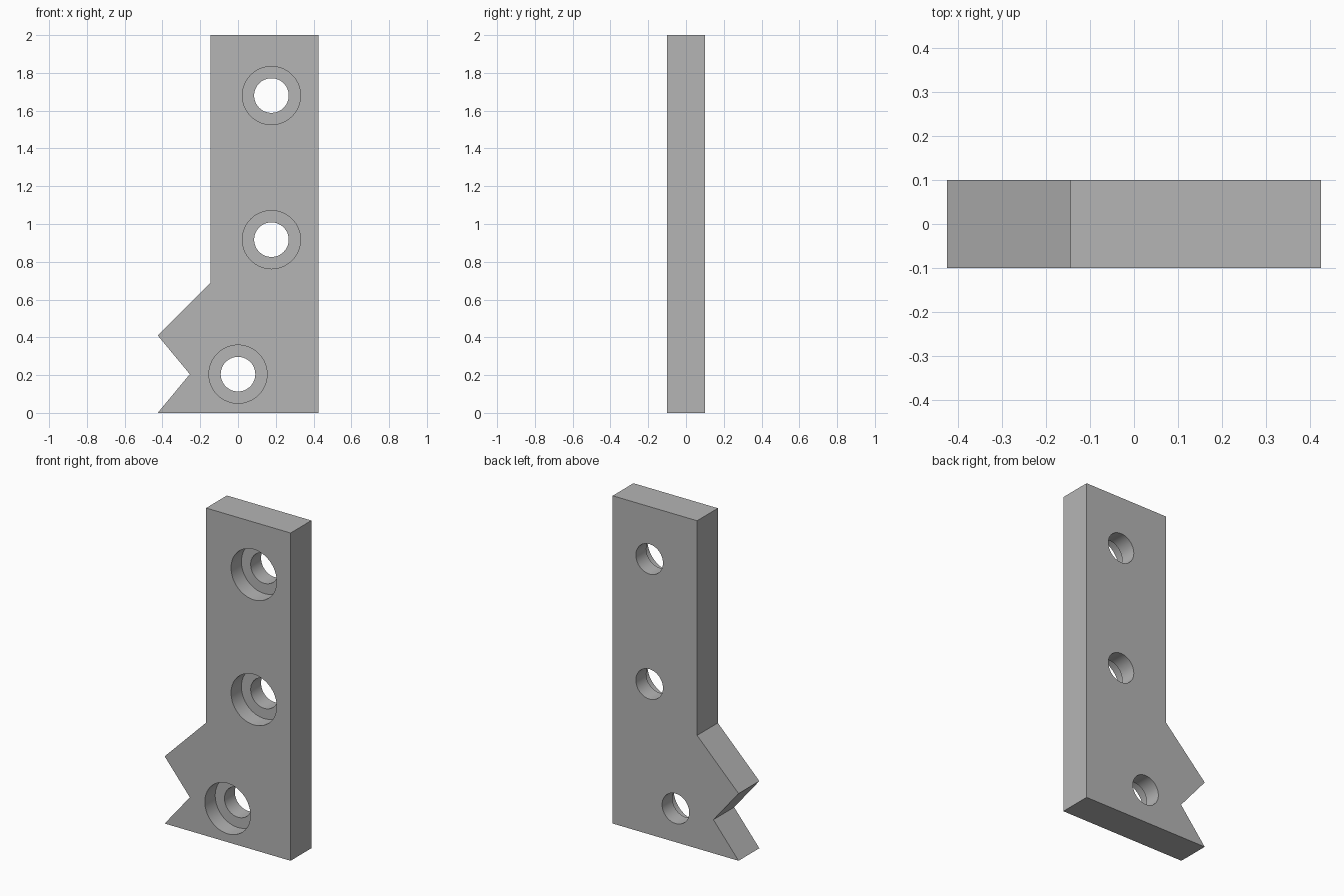
import bpy, bmesh
from math import pi, cos, sin, radians

cube = bpy.data.objects.get("Cube")
if cube:
    bpy.data.objects.remove(cube, do_unlink=True)

HALF = 0.1            # half the plate thickness
SEGMENTS = 64

grey = bpy.data.materials.new("plain grey")
grey.use_nodes = True
grey.diffuse_color = (0.46, 0.46, 0.46, 1)
grey.node_tree.nodes["Principled BSDF"].inputs["Base Color"].default_value = grey.diffuse_color


def make_object(name, bm):
    bmesh.ops.recalc_face_normals(bm, faces=bm.faces)
    mesh = bpy.data.meshes.new(name)
    bm.to_mesh(mesh)
    bm.free()
    mesh.materials.append(grey)
    obj = bpy.data.objects.new(name, mesh)
    bpy.context.collection.objects.link(obj)
    return obj


def extruded_plate(name, outline):
    bm = bmesh.new()
    face = bm.faces.new([bm.verts.new((x, -HALF, z)) for x, z in outline])
    out = bmesh.ops.extrude_face_region(bm, geom=[face])
    moved = [g for g in out["geom"] if isinstance(g, bmesh.types.BMVert)]
    bmesh.ops.translate(bm, verts=moved, vec=(0, 2 * HALF, 0))
    return make_object(name, bm)


def stepped_cutter(name, x, z, profile):
    """Turn a (radius, y) profile about the y axis, closed at both ends."""
    bm = bmesh.new()
    rings = []
    for r, y in profile:
        angles = [2 * pi * i / SEGMENTS for i in range(SEGMENTS)]
        rings.append([bm.verts.new((x + r * cos(a), y, z + r * sin(a))) for a in angles])
    for a, b in zip(rings, rings[1:]):
        for i in range(SEGMENTS):
            j = (i + 1) % SEGMENTS
            bm.faces.new((a[i], a[j], b[j], b[i]))
    bm.faces.new(rings[0])
    bm.faces.new(rings[-1])
    obj = make_object(name, bm)
    obj.hide_render = True
    return obj


# Plate with a notched foot on one side
plate = extruded_plate("notched_plate", [
    (-0.425, 0), (0.425, 0), (0.425, 2), (-0.145, 2),
    (-0.145, 0.69), (-0.425, 0.41), (-0.255, 0.205)])
bpy.context.view_layer.objects.active = plate

# Counterbored screw holes, wide at the front
bore = [(0.154, -2 * HALF), (0.154, 0), (0.0915, 0), (0.0915, 2 * HALF)]
for x, z in [(0.177, 1.68), (0.177, 0.917), (0, 0.205)]:
    cutter = stepped_cutter("hole_cutter", x, z, bore)
    mod = plate.modifiers.new("screw_hole", 'BOOLEAN')
    mod.operation = 'DIFFERENCE'
    mod.solver = 'EXACT'
    mod.object = cutter
    bpy.ops.object.modifier_apply(modifier=mod.name)
    bpy.data.objects.remove(cutter, do_unlink=True)

# Smooth hole walls, sharp edges elsewhere
bpy.ops.object.select_all(action='DESELECT')
plate.select_set(True)
bpy.ops.object.shade_smooth_by_angle(angle=radians(30))
